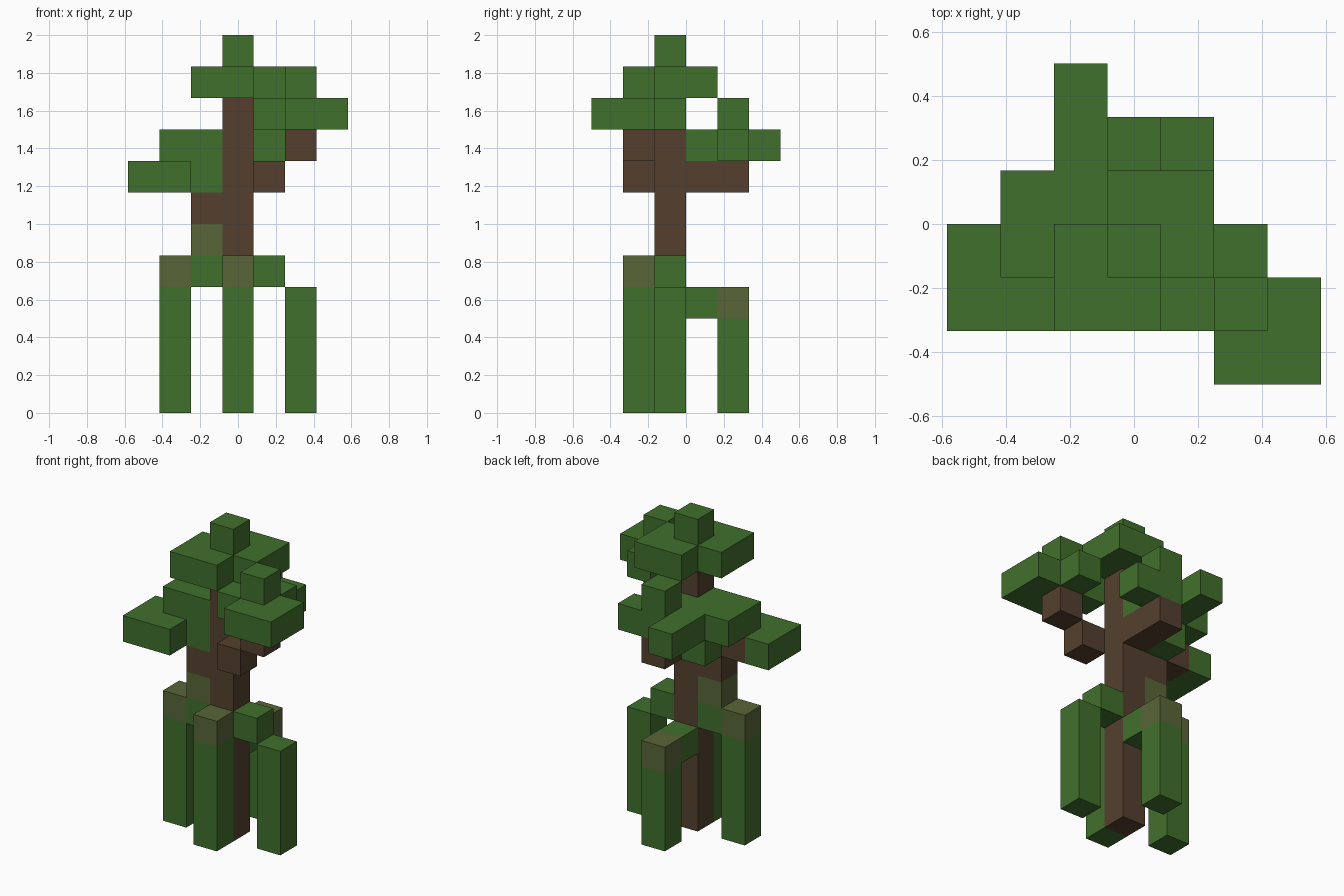
import bpy
import bmesh
from mathutils import Vector

UNIT = 1 / 6
OFFSET = Vector((-0.5, -1.0, 0.0))   # trunk cell is (0, 0) in the grid

cube = bpy.data.objects.get("Cube")
if cube:
    bpy.data.objects.remove(cube, do_unlink=True)


def make_material(name, colour):
    mat = bpy.data.materials.new(name)
    mat.use_nodes = True
    mat.diffuse_color = (*colour, 1)
    mat.node_tree.nodes["Principled BSDF"].inputs["Base Color"].default_value = (*colour, 1)
    return mat


green = make_material("leaf green", (0.053, 0.162, 0.026))
brown = make_material("bark brown", (0.089, 0.051, 0.027))
olive = make_material("mossy olive", (0.098, 0.133, 0.039))


def block(x, y, z, wide=1, deep=1, tall=1):
    """All grid cells of a box that starts at the given cell."""
    return {(x + i, y + j, z + k)
            for i in range(wide) for j in range(deep) for k in range(tall)}


parts = []


def add_part(name, mat, *blocks):
    parts.append((name, mat, set().union(*blocks)))


# Trunk and branches
add_part("trunk", brown, block(0, 0, 0, tall=10))
add_part("back_branch", brown, block(0, 1, 7, deep=2))
add_part("left_branch", brown, block(1, -1, 7), block(2, -1, 8))
add_part("right_branch", brown, block(-1, 0, 6), block(-2, 0, 7))

# Hanging posts around the trunk, with mossy joints
add_part("front_post", green, block(0, -1, 0, tall=4))
add_part("left_post", green, block(2, 0, 0, tall=4), block(1, 0, 4))
add_part("right_post", green, block(-2, 0, 0, tall=4), block(-1, 0, 4))
add_part("back_post", green, block(0, 2, 0, tall=3), block(0, 1, 3))
add_part("front_post_moss", olive, block(0, -1, 4))
add_part("right_post_moss", olive, block(-2, 0, 4), block(-1, 0, 5))
add_part("back_post_moss", olive, block(0, 2, 3))

# Crown
add_part("crown_leaves", green, block(-1, -1, 10, wide=2, deep=2),
         block(0, 0, 10, wide=2, deep=2), block(0, 0, 11))

# Leaf clumps at the branch ends
add_part("left_leaves", green, block(2, -2, 9, wide=2, deep=2),
         block(1, -1, 9), block(2, 0, 9), block(2, -1, 10))
add_part("back_leaves", green, block(-1, 2, 8, wide=3), block(0, 1, 8),
         block(-1, 3, 8), block(0, 2, 9))
add_part("right_leaves", green, block(-3, -1, 7, wide=2), block(-3, 0, 7),
         block(-1, 0, 7, deep=2), block(-2, 0, 8, wide=2, deep=2))

occupied = set().union(*(cells for _, _, cells in parts))


def build(name, mat, cells):
    """Skin a set of cells with its outward faces only, joined where flat."""
    bm = bmesh.new()
    for cell in cells:
        for axis in range(3):
            for sign in (-1, 1):
                near = list(cell)
                near[axis] += sign
                if tuple(near) in occupied:
                    continue
                normal, u, v = Vector(), Vector(), Vector()
                normal[axis] = sign / 2
                u[(axis + 1) % 3] = 0.5
                v[(axis + 2) % 3] = sign / 2
                centre = Vector(cell) + Vector((0.5, 0.5, 0.5)) + OFFSET + normal
                corners = (centre - u - v, centre + u - v, centre + u + v, centre - u + v)
                bm.faces.new([bm.verts.new(c * UNIT) for c in corners])
    bmesh.ops.remove_doubles(bm, verts=bm.verts, dist=UNIT / 100)
    bmesh.ops.dissolve_limit(bm, angle_limit=0.01, verts=bm.verts, edges=bm.edges)
    mesh = bpy.data.meshes.new(name)
    bm.to_mesh(mesh)
    bm.free()
    mesh.materials.append(mat)
    bpy.context.scene.collection.objects.link(bpy.data.objects.new(name, mesh))


for part in parts:
    build(*part)
